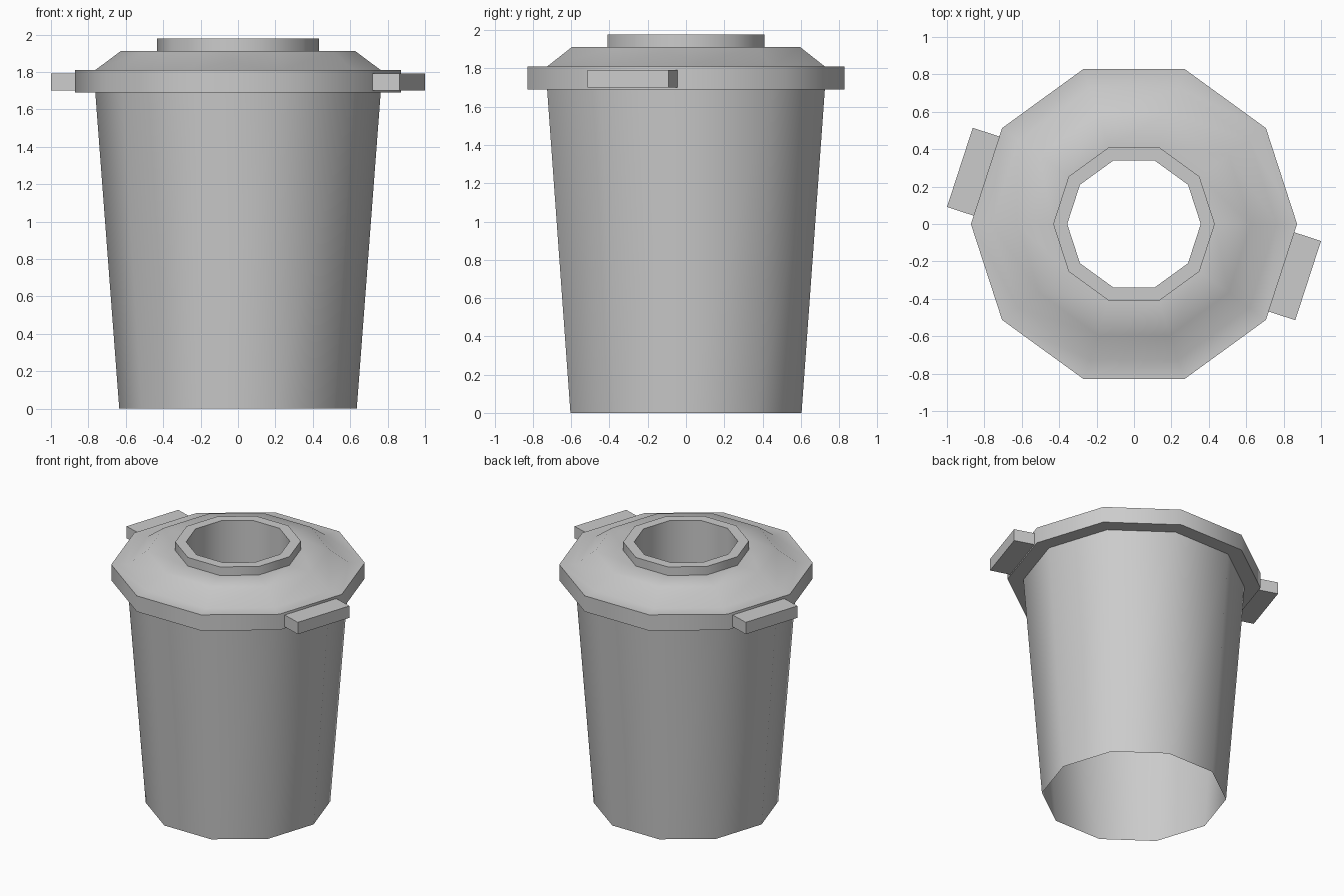
import bpy, bmesh, math
from mathutils import Matrix

if "Cube" in bpy.data.objects:
    bpy.data.objects.remove(bpy.data.objects["Cube"])

SIDES = 10


def finish(name, bm):
    mesh = bpy.data.meshes.new(name)
    bmesh.ops.recalc_face_normals(bm, faces=bm.faces)
    bm.to_mesh(mesh)
    bm.free()
    obj = bpy.data.objects.new(name, mesh)
    bpy.context.collection.objects.link(obj)
    bpy.ops.object.select_all(action='DESELECT')
    obj.select_set(True)
    bpy.context.view_layer.objects.active = obj
    bpy.ops.object.shade_smooth_by_angle(angle=math.radians(40))
    return obj


def lathe(name, profile):
    """Ten-sided shell through (radius, height) points."""
    bm = bmesh.new()
    rings = [[bm.verts.new((r * math.cos(math.tau * i / SIDES),
                            r * math.sin(math.tau * i / SIDES), z))
              for i in range(SIDES)] for r, z in profile]
    for low, high in zip(rings, rings[1:]):
        for i in range(SIDES):
            j = (i + 1) % SIDES
            bm.faces.new((low[i], low[j], high[j], high[i]))
    return finish(name, bm)


# Open-bottomed tapered bin with rim, sloped lid, collar and throat
lathe("bin_body_and_lid", [
    (0.635, 0), (0.763, 1.69),
    (0.872, 1.69), (0.872, 1.81), (0.763, 1.81),
    (0.625, 1.913), (0.432, 1.913),
    (0.432, 1.978), (0.357, 1.978), (0.357, 1.50)])


def handle(name, angle):
    """Block standing on one flat of the rim, open where it meets it."""
    bm = bmesh.new()
    bmesh.ops.create_cube(bm, size=1)
    inner = [f for f in bm.faces if f.calc_center_median().x < -0.4]
    bmesh.ops.delete(bm, geom=inner, context='FACES_ONLY')
    bm.transform(Matrix.Rotation(math.radians(angle), 4, 'Z')
                 @ Matrix.Translation((0.904, 0, 1.746))
                 @ Matrix.Diagonal((0.15, 0.445, 0.09, 1)))
    return finish(name, bm)


# Opposite carrying handles
handle("right_handle", -18)
handle("left_handle", 162)
